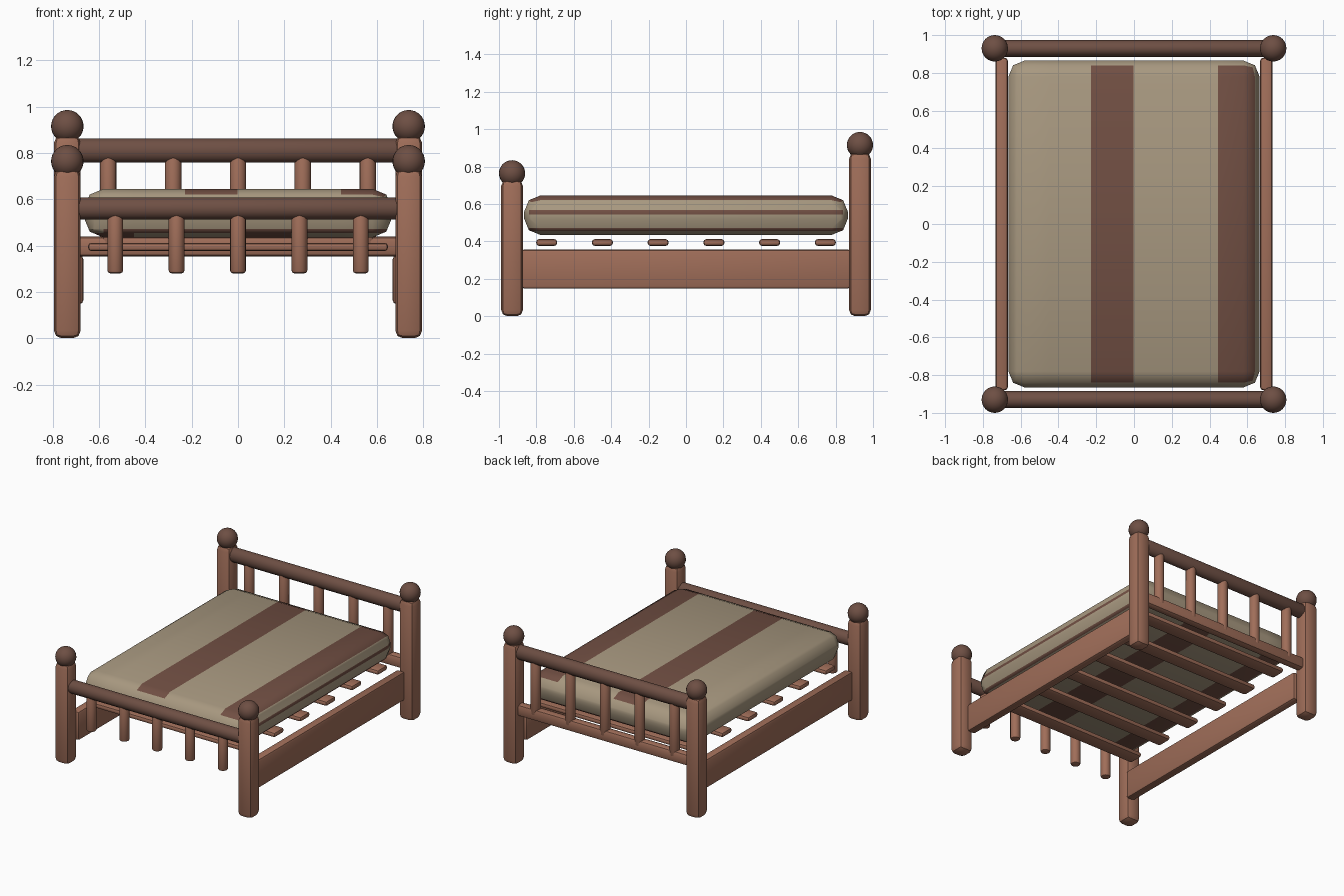
import bpy, bmesh, math
from mathutils import Vector, Matrix

if "Cube" in bpy.data.objects:
    bpy.data.objects.remove(bpy.data.objects["Cube"])


def material(name, rgb):
    m = bpy.data.materials.new(name)
    m.diffuse_color = (*rgb, 1)
    m.use_nodes = True
    m.node_tree.nodes["Principled BSDF"].inputs["Base Color"].default_value = m.diffuse_color
    return m


WOOD = material("light wood", (0.35, 0.155, 0.10))
DARK = material("dark wood", (0.155, 0.078, 0.057))
CLOTH = material("beige cloth", (0.39, 0.315, 0.215))
STRIPE = material("brown stripe", (0.165, 0.078, 0.056))


def bevel_sharp(bm, amount, segments):
    edges = [e for e in bm.edges if e.calc_face_angle(0) > 0.6]
    bmesh.ops.bevel(bm, geom=edges, offset=amount, segments=segments,
                    profile=0.5, affect='EDGES')


def finish(bm, name, mats, location=(0, 0, 0), angle=40):
    bmesh.ops.recalc_face_normals(bm, faces=bm.faces)
    mesh = bpy.data.meshes.new(name)
    bm.to_mesh(mesh)
    bm.free()
    for m in mats:
        mesh.materials.append(m)
    ob = bpy.data.objects.new(name, mesh)
    ob.location = location
    bpy.context.collection.objects.link(ob)
    bpy.ops.object.select_all(action='DESELECT')
    ob.select_set(True)
    bpy.context.view_layer.objects.active = ob
    bpy.ops.object.shade_smooth_by_angle(angle=math.radians(angle))
    return ob


def rounded_box_mesh(size, bevel, segments):
    bm = bmesh.new()
    bmesh.ops.create_cube(bm, size=1)
    bmesh.ops.scale(bm, vec=Vector(size), verts=bm.verts)
    bevel_sharp(bm, bevel, segments)
    return bm


def box(name, location, size, bevel, mat, segments=2):
    return finish(rounded_box_mesh(size, bevel, segments), name, [mat], location)


def rod(name, location, width, depth, length, axis, mat, bevel=0.012):
    """Round bar along x or z; width and depth are its cross-section."""
    bm = bmesh.new()
    bmesh.ops.create_cone(bm, cap_ends=True, segments=16, radius1=0.5,
                          radius2=0.5, depth=1)
    bmesh.ops.scale(bm, vec=Vector((width, depth, length)), verts=bm.verts)
    bevel_sharp(bm, bevel, 2)
    if axis == 'x':
        bmesh.ops.rotate(bm, matrix=Matrix.Rotation(math.pi / 2, 3, 'Y'), verts=bm.verts)
    return finish(bm, name, [mat], location)


PX, PY = 0.737, 0.93

# Corner posts with ball finials
for end, y, top, ball_z in (("foot", -PY, 0.73, 0.764), ("head", PY, 0.875, 0.915)):
    for side, x in (("left", -PX), ("right", PX)):
        box(f"{end}_{side}_post", (x, y, top / 2), (0.116, 0.116, top), 0.033, WOOD)
        bm = bmesh.new()
        bmesh.ops.create_uvsphere(bm, u_segments=24, v_segments=16, radius=0.07)
        finish(bm, f"{end}_{side}_finial", [DARK], (x, y, ball_z))

# Headboard and footboard rails
rod("headboard_top_rail", (0, PY, 0.81), 0.104, 0.09, 1.41, 'x', DARK)
rod("footboard_top_rail", (0, -PY, 0.56), 0.095, 0.09, 1.41, 'x', DARK)
box("headboard_lower_rail", (0, PY, 0.396), (1.41, 0.065, 0.085), 0.02, WOOD)

# Spindles
for i in range(-2, 3):
    rod(f"headboard_spindle_{i + 3}", (i * 0.28, PY, 0.59), 0.07, 0.07, 0.40, 'z', WOOD)
    rod(f"footboard_spindle_{i + 3}", (i * 0.265, -PY, 0.415), 0.068, 0.068, 0.27, 'z', WOOD)

# Side rails
for side, s in (("left", -1), ("right", 1)):
    box(f"{side}_side_rail", (s * 0.70, 0, 0.252), (0.064, 1.76, 0.21), 0.016, WOOD)

# Slats under the mattress
for i in range(6):
    box(f"slat_{i + 1}", (0, (i - 2.5) * 0.298, 0.394), (1.295, 0.112, 0.036), 0.015, WOOD)

# Mattress, cut along the stripe borders and coloured by position
bm = rounded_box_mesh((1.33, 1.73, 0.21), 0.085, 2)
bmesh.ops.translate(bm, vec=Vector((0, 0, 0.54)), verts=bm.verts)
top_stripes = [(-0.228, -0.003), (0.445, 0.645)]
bottom_stripes = [(-0.62, -0.45), (0.003, 0.228)]
side_bands = [(0.545, 0.567), (0.455, 0.471)]


def cut(co, normal):
    bmesh.ops.bisect_plane(bm, geom=bm.verts[:] + bm.edges[:] + bm.faces[:],
                           plane_co=co, plane_no=normal)


for a, b in top_stripes + bottom_stripes:
    cut((a, 0, 0), (1, 0, 0))
    cut((b, 0, 0), (1, 0, 0))
for a, b in side_bands:
    cut((0, 0, a), (0, 0, 1))
    cut((0, 0, b), (0, 0, 1))


def within(v, ranges):
    return any(a < v < b for a, b in ranges)


for f in bm.faces:
    c = f.calc_center_median()
    on_right = c.x > 0.63
    if c.z > 0.62:
        striped = within(c.x, top_stripes)
    elif c.z < 0.455:
        striped = within(c.x, bottom_stripes)
    elif c.z < 0.48:
        striped = c.x > -0.6 and within(c.z, side_bands)
    else:
        striped = on_right and within(c.z, side_bands)
    f.material_index = 1 if striped else 0
finish(bm, "mattress", [CLOTH, STRIPE], angle=50)
